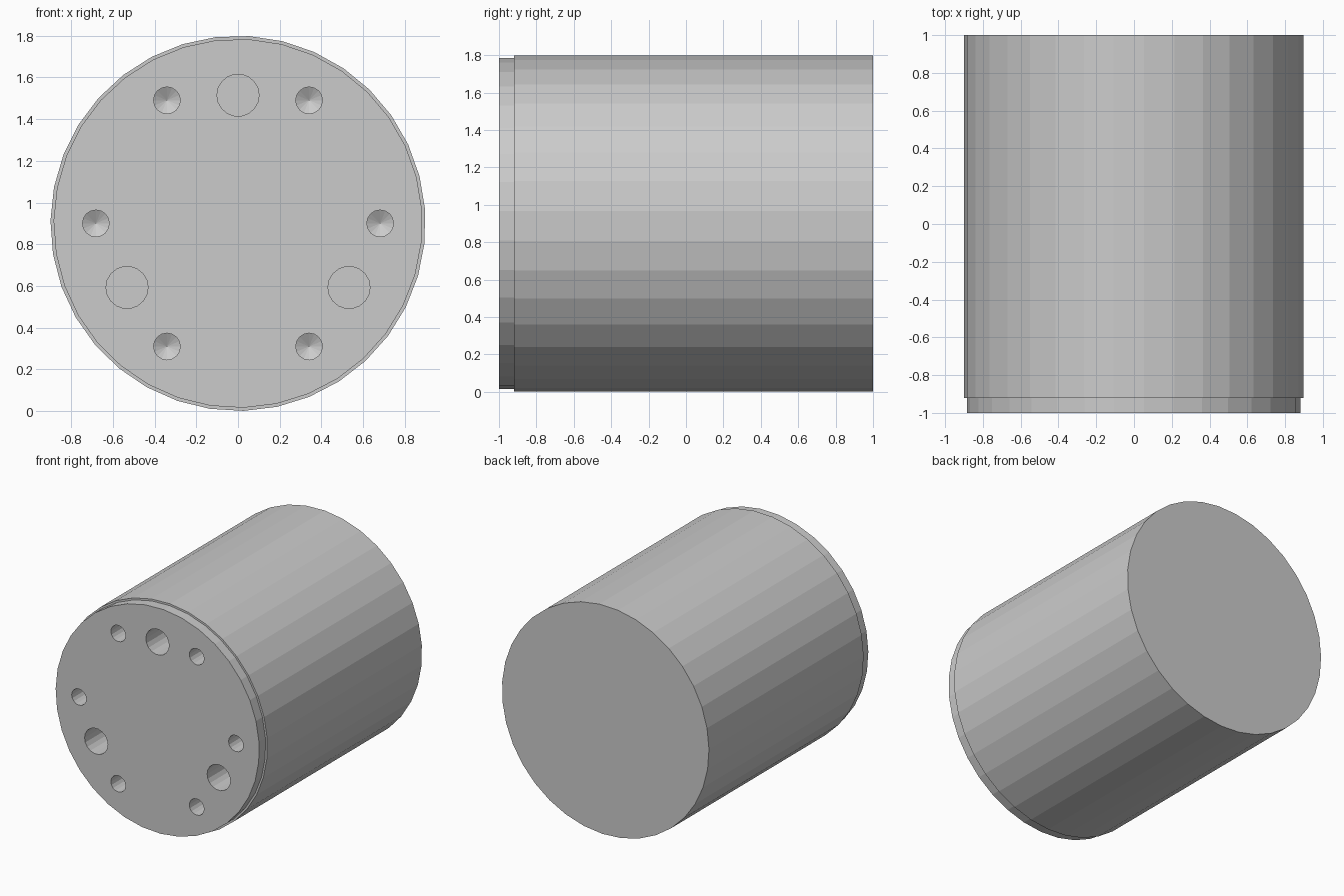
import bpy, bmesh
from math import cos, sin, radians, pi

if "Cube" in bpy.data.objects:
    bpy.data.objects.remove(bpy.data.objects["Cube"])


def lathe(name, profile, sides, cx=0.0, cz=0.9, phase=0.0):
    """Solid turned round the y axis; profile is (radius, y), radius 0 makes a tip."""
    bm = bmesh.new()
    rings = []
    for r, y in profile:
        count = sides if r > 0 else 1
        rings.append([bm.verts.new((cx + r * cos(phase + 2 * pi * i / sides), y,
                                    cz + r * sin(phase + 2 * pi * i / sides)))
                      for i in range(count)])
    for a, b in zip(rings, rings[1:]):
        for i in range(sides):
            j = (i + 1) % sides
            if len(b) == 1:
                bm.faces.new((a[i], a[j], b[0]))
            else:
                bm.faces.new((a[i], a[j], b[j], b[i]))
    for ring in (rings[0], rings[-1]):
        if len(ring) > 1:
            bm.faces.new(ring)
    bmesh.ops.recalc_face_normals(bm, faces=bm.faces)
    mesh = bpy.data.meshes.new(name)
    bm.to_mesh(mesh)
    bm.free()
    obj = bpy.data.objects.new(name, mesh)
    bpy.context.collection.objects.link(obj)
    return obj


# Main drum with a slightly narrower lip at the front
body = lathe("drum_body", [(0.885, -1.0), (0.885, -0.92), (0.9, -0.92), (0.9, 1.0)],
             35, phase=radians(4.3))

# Six small drilled holes with conical ends
cutters = []
for k in range(6):
    a = radians(60 * k)
    cutters.append(lathe("screw_hole_cutter", [(0.064, -1.1), (0.064, -0.75), (0, -0.715)],
                         16, 0.682 * cos(a), 0.9 + 0.682 * sin(a)))

# Three larger flat-bottomed holes
for k in range(3):
    a = radians(90 + 120 * k)
    cutters.append(lathe("pin_hole_cutter", [(0.101, -1.1), (0.101, -0.7)],
                         18, 0.615 * cos(a), 0.9 + 0.615 * sin(a)))

# Cut the holes
for c in cutters:
    c.hide_render = True
    c.hide_set(True)
    mod = body.modifiers.new("hole", 'BOOLEAN')
    mod.operation = 'DIFFERENCE'
    mod.solver = 'EXACT'
    mod.object = c

# Bake the cuts and discard the cutters
bpy.context.view_layer.update()
deps = bpy.context.evaluated_depsgraph_get()
cut_mesh = bpy.data.meshes.new_from_object(body.evaluated_get(deps))
body.modifiers.clear()
body.data = cut_mesh
for c in cutters:
    bpy.data.objects.remove(c)
